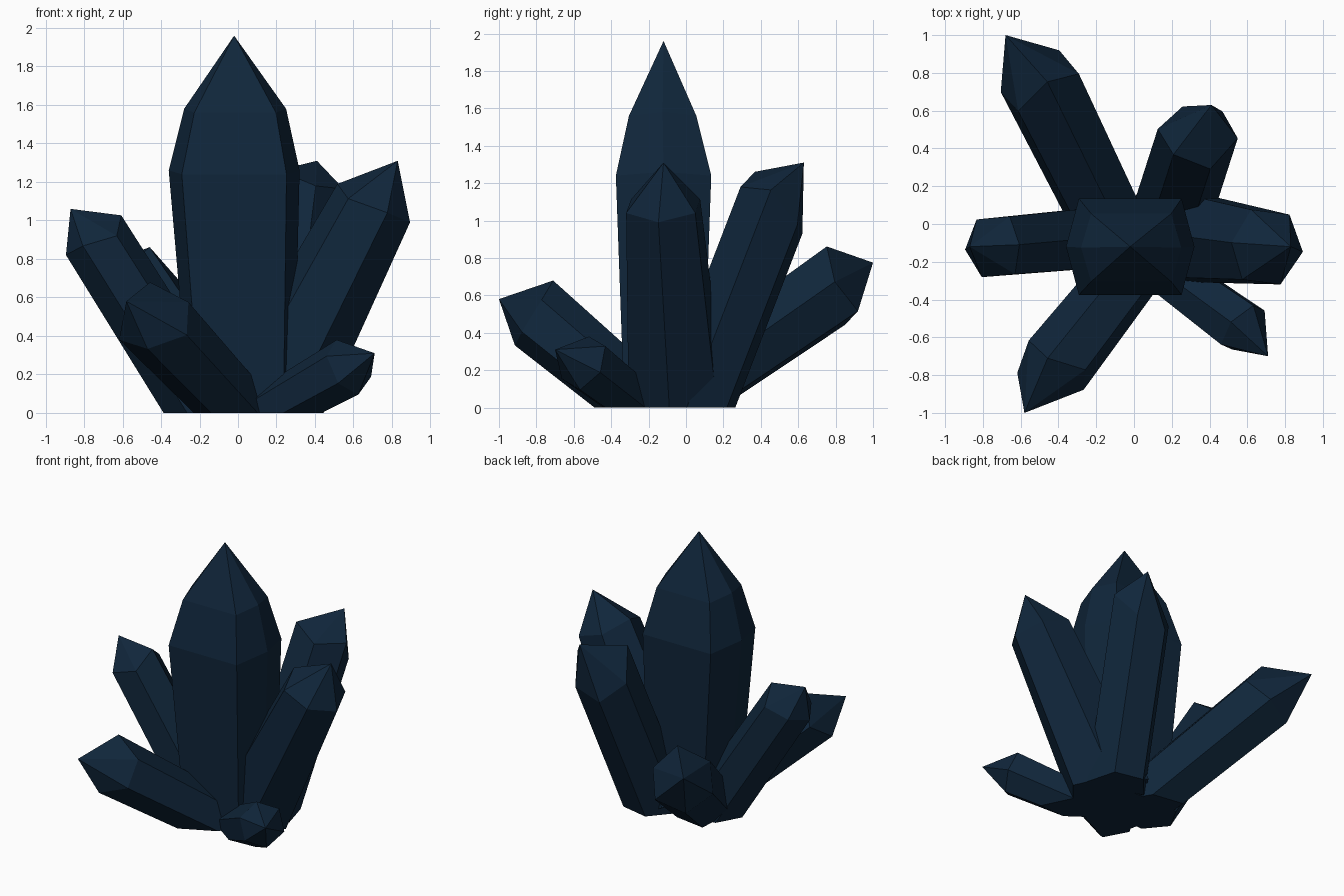
import bpy
import bmesh
from math import cos, sin, radians
from mathutils import Vector

cube = bpy.data.objects.get("Cube")
if cube:
    bpy.data.objects.remove(cube, do_unlink=True)

# One dark blue colour for the whole cluster
COLOUR = (0.005, 0.019, 0.043, 1.0)
mat = bpy.data.materials.new("dark_blue_crystal")
mat.use_nodes = True
mat.diffuse_color = COLOUR
mat.node_tree.nodes["Principled BSDF"].inputs["Base Color"].default_value = COLOUR


def build_crystal(name, rings, tip):
    """Skin a stack of six-point rings, close it with a point, trim at the ground."""
    bm = bmesh.new()
    loops = [[bm.verts.new(p) for p in ring] for ring in rings]
    top = bm.verts.new(tip)
    bm.faces.new(loops[0])
    for i in range(6):
        j = (i + 1) % 6
        for low, high in zip(loops, loops[1:]):
            bm.faces.new((low[i], low[j], high[j], high[i]))
        bm.faces.new((loops[-1][i], loops[-1][j], top))
    cut = bmesh.ops.bisect_plane(
        bm, geom=bm.verts[:] + bm.edges[:] + bm.faces[:], dist=0.0001,
        plane_co=(0, 0, 0), plane_no=(0, 0, 1), clear_inner=True)
    rim = [e for e in cut["geom_cut"]
           if isinstance(e, bmesh.types.BMEdge) and e.is_boundary]
    if rim:
        bmesh.ops.holes_fill(bm, edges=rim, sides=0)
    bmesh.ops.recalc_face_normals(bm, faces=bm.faces[:])
    mesh = bpy.data.meshes.new(name)
    bm.to_mesh(mesh)
    bm.free()
    mesh.materials.append(mat)
    obj = bpy.data.objects.new(name, mesh)
    bpy.context.collection.objects.link(obj)


def hexagon(centre, axis, radius, roll, slides):
    """Six points around an axis, corner uppermost at roll 0, each slid along it."""
    side = axis.cross(Vector((0, 0, 1))).normalized()
    up = side.cross(axis).normalized()
    angles = [radians(roll + 60 * i) for i in range(6)]
    return [centre + radius * (up * cos(a) + side * sin(a)) + axis * s
            for a, s in zip(angles, slides)]


def leaning_crystal(name, base, shoulder, tip, radii, roll, slides):
    base, shoulder = Vector(base), Vector(shoulder)
    axis = (shoulder - base).normalized()
    rings = [hexagon(base, axis, radii[0], roll, [0] * 6),
             hexagon(shoulder, axis, radii[1], roll, slides)]
    build_crystal(name, rings, tip)


# Upright central crystal: broad front and back faces, corners at the sides
OUTLINE = [(1, 0), (0.8, 1), (-0.8, 1), (-1, 0), (-0.8, -1), (0.8, -1)]


def level_ring(cx, cy, half_x, half_y, z, drop):
    return [(cx + half_x * u, cy + half_y * v, z - drop * abs(v)) for u, v in OUTLINE]


build_crystal("central_crystal", [
    level_ring(0.02, -0.12, 0.27, 0.21, 0, 0),
    level_ring(-0.02, -0.12, 0.34, 0.255, 1.26, 0.02),
    level_ring(-0.015, -0.125, 0.265, 0.18, 1.58, 0.02),
], (-0.02, -0.12, 1.96))

# Crystals leaning outward: base, shoulder, tip, radii, roll, corner slides
leaning_crystal("left_crystal", (0.14, -0.05, 0), (0.705, -0.123, 1.09),
                (0.83, -0.12, 1.31), (0.28, 0.215), 0,
                (0, -0.03, 0, 0, 0, -0.03))
leaning_crystal("right_crystal", (-0.17, -0.07, 0), (-0.745, -0.122, 0.915),
                (-0.87, -0.12, 1.06), (0.185, 0.177), 0,
                (0.02, -0.05, 0, 0, 0, -0.05))
leaning_crystal("back_left_crystal", (0.20, 0.05, 0), (0.33, 0.455, 1.05),
                (0.41, 0.63, 1.31), (0.21, 0.21), -25,
                (0.15, 0.07, 0.13, 0, -0.06, 0))
leaning_crystal("back_right_crystal", (-0.12, -0.02, 0.08), (-0.51, 0.77, 0.63),
                (-0.68, 1.0, 0.775), (0.20, 0.22), 10,
                (0.09, -0.04, 0.01, -0.01, -0.02, -0.04))
leaning_crystal("front_right_crystal", (0.06, -0.15, -0.05), (-0.43, -0.77, 0.47),
                (-0.58, -1.0, 0.58), (0.17, 0.20), 17,
                (0.09, -0.02, 0.06, 0.04, -0.05, -0.03))
leaning_crystal("front_left_crystal", (0.11, -0.21, -0.02), (0.565, -0.54, 0.235),
                (0.71, -0.70, 0.31), (0.13, 0.155), 5,
                (0.01, 0, 0, 0, 0.03, 0.03))
